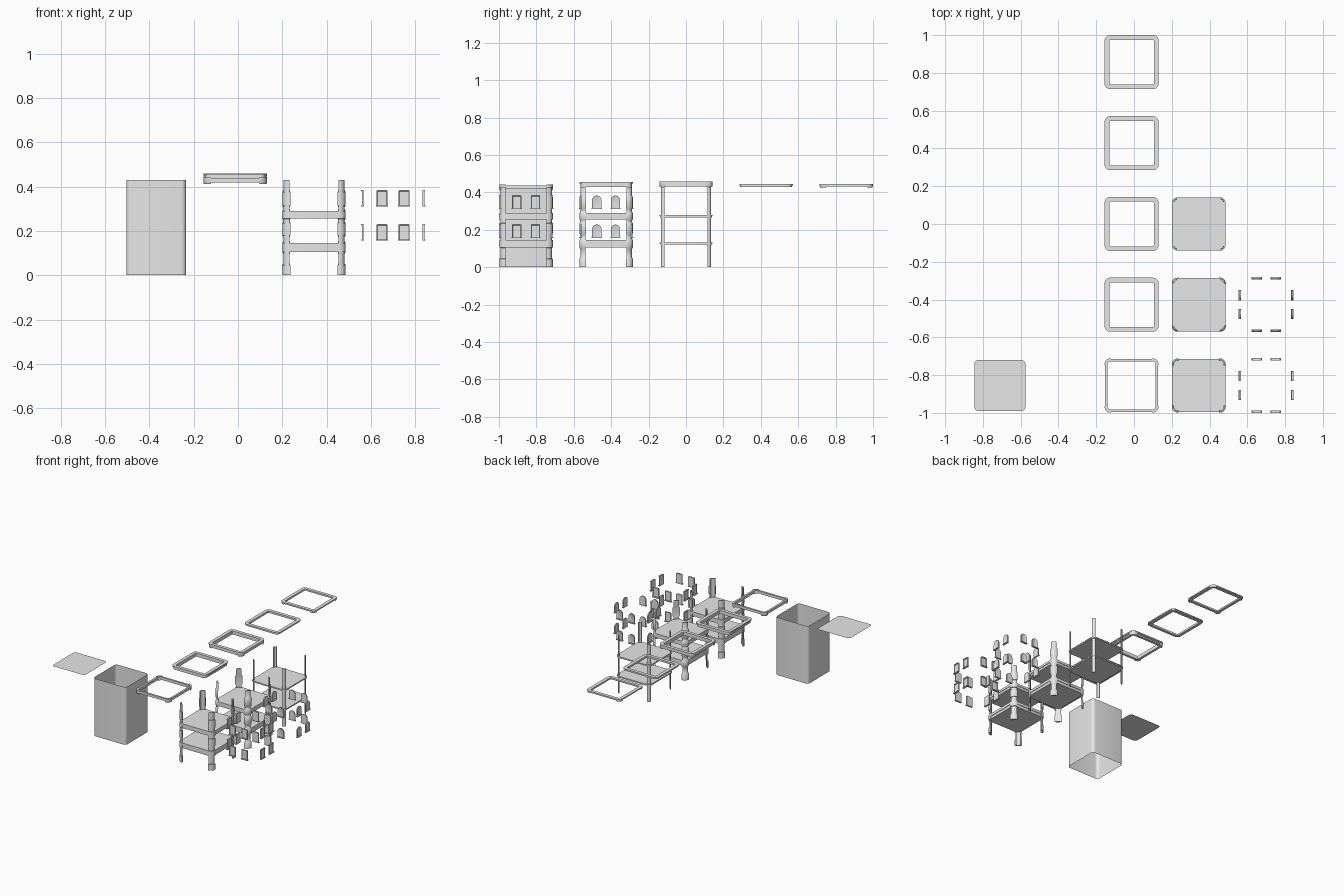
import bpy, bmesh, math
from mathutils import Matrix, Vector

if "Cube" in bpy.data.objects:
    bpy.data.objects.remove(bpy.data.objects["Cube"], do_unlink=True)

grey = bpy.data.materials.new("plain_grey")
grey.use_nodes = True
grey.diffuse_color = (0.8, 0.8, 0.8, 1)
grey.node_tree.nodes["Principled BSDF"].inputs["Base Color"].default_value = (0.8, 0.8, 0.8, 1)

WALL, TOP, RADIUS = 0.135, 0.43, 0.022
COLS = dict(plate=-0.71, wall=-0.369, frame=-0.013, floor=0.343, window=0.7)
ROWS = [-0.855, -0.427, 0.0, 0.428, 0.857]


def finish(bm, name, col, row):
    bmesh.ops.recalc_face_normals(bm, faces=bm.faces)
    mesh = bpy.data.meshes.new(name)
    bm.to_mesh(mesh)
    bm.free()
    mesh.materials.append(grey)
    ob = bpy.data.objects.new(name, mesh)
    ob.location = (COLS[col], ROWS[row], 0)
    bpy.context.collection.objects.link(ob)
    bpy.ops.object.select_all(action='DESELECT')
    ob.select_set(True)
    bpy.context.view_layer.objects.active = ob
    bpy.ops.object.shade_smooth_by_angle(angle=math.radians(35))


def arc(centre, radius, segs=5):
    """Quarter turn around the corner at +x +y."""
    steps = [math.pi / 2 * i / segs for i in range(segs + 1)]
    return [(centre + radius * math.cos(a), centre + radius * math.sin(a)) for a in steps]


def rounded_square(half):
    r = max(RADIUS + half - WALL, 0.004)
    quarter = arc(half - r, r)
    pts = []
    for k in range(4):
        turn = Matrix.Rotation(k * math.pi / 2, 2)
        pts += [turn @ Vector(p) for p in quarter]
    return pts


def loft(bm, rings, closed=False, caps=False):
    loops = [[bm.verts.new(p) for p in ring] for ring in rings]
    n = len(loops[0])
    pairs = list(zip(loops, loops[1:]))
    if closed:
        pairs.append((loops[-1], loops[0]))
    for a, b in pairs:
        for i in range(n):
            j = (i + 1) % n
            bm.faces.new((a[i], a[j], b[j], b[i]))
    if caps:
        bm.faces.new(loops[0])
        bm.faces.new(loops[-1])


def swept(bm, profile, **kw):
    """Sweep (half width, height) points around a rounded square."""
    loft(bm, [[(p[0], p[1], z) for p in rounded_square(h)] for h, z in profile], **kw)


def corner_posts(bm, profile, end, half=WALL, r=RADIUS, diagonal=False):
    """Strips wrapped round the corners; profile holds (height, outset)."""
    rings = []
    for z, out in profile:
        e = end - out / 2
        ring = [(half + out, e)] + arc(half - r, r + out) + [(e, half + out)]
        if not diagonal:
            inner = half - 0.004
            ring += [(e, inner)] + arc(half - r, r - 0.004)[::-1] + [(inner, e)]
        rings.append([Vector((x, y, z)) for x, y in ring])
    for k in range(4):
        turn = Matrix.Rotation(k * math.pi / 2, 3, 'Z')
        loft(bm, [[turn @ p for p in ring] for ring in rings], caps=True)


# Open wall shell and flat roof plate
bm = bmesh.new()
swept(bm, [(WALL, 0), (WALL, TOP)])
finish(bm, "wall_shell", "wall", 0)

bm = bmesh.new()
bm.faces.new([bm.verts.new((p[0], p[1], TOP)) for p in rounded_square(WALL)])
finish(bm, "roof_plate", "plate", 0)


# Floor slabs with moulded edges
def floors(name, row, slabs, wide, narrow):
    for label, z0, z1 in slabs:
        mid = (z0 + z1) / 2
        bm = bmesh.new()
        swept(bm, [(narrow, z0), (narrow, mid), (wide, mid), (wide, z1)], caps=True)
        finish(bm, f"{name}_{label}_floor", "floor", row)


STOREYS = [("lower", 0.105, 0.145), ("upper", 0.255, 0.289)]
floors("block", 0, STOREYS, 0.141, 0.137)
floors("turned", 1, STOREYS, 0.141, 0.137)
floors("plain", 2, [("lower", 0.121, 0.132), ("upper", 0.267, 0.278)], 0.141, 0.139)

# Corner posts: stepped blocks, tapered turnings, thin plain strips
BULGES = [(0, 0.045), (0.105, 0.145), (0.18, 0.235), (0.255, 0.289), (0.315, 0.375)]


def post_profile(wide, narrow, slope):
    pts = []
    for lo, hi in BULGES:
        if lo > 0:
            pts.append((lo - slope, narrow))
        pts += [(lo, wide), (hi, wide), (hi + slope, narrow)]
    return pts + [(TOP, narrow)]


bm = bmesh.new()
corner_posts(bm, post_profile(0.008, 0.003, 0.001), 0.111)
finish(bm, "block_corner_posts", "floor", 0)

bm = bmesh.new()
corner_posts(bm, post_profile(0.008, 0.002, 0.009), 0.111, diagonal=True)
finish(bm, "turned_corner_posts", "floor", 1)

bm = bmesh.new()
corner_posts(bm, [(0, 0.002), (TOP, 0.002)], 0.117, half=0.132, r=0.014)
finish(bm, "plain_corner_posts", "floor", 2)


# Cornice frames
def cornice(name, row, inner, steps, corner=None):
    """steps run upward as (half width, bottom, top)."""
    bm = bmesh.new()
    outer = [(h, z) for h, z0, z1 in steps for z in (z0, z1)]
    swept(bm, [(inner, steps[0][1])] + outer + [(inner, steps[-1][2])], closed=True)
    if corner:
        z0, z1, out, end = corner
        corner_posts(bm, [(z0, out - 0.003), (z0 + 0.006, out), (z1, out)], end, diagonal=True)
    finish(bm, name, "frame", row)


cornice("block_cornice", 0, 0.127, [(0.138, 0.418, 0.428), (0.141, 0.428, 0.438)],
        (0.411, 0.441, 0.008, 0.112))
cornice("stepped_cornice", 1, 0.118, [(0.137, 0.430, 0.447), (0.143, 0.447, 0.456)])
cornice("bracket_cornice", 2, 0.118,
        [(0.136, 0.432, 0.442), (0.139, 0.442, 0.450), (0.143, 0.450, 0.459)],
        (0.428, 0.452, 0.007, 0.11))
cornice("flat_cornice", 3, 0.118, [(0.139, 0.430, 0.436), (0.143, 0.436, 0.444)])
cornice("thin_cornice", 4, 0.118, [(0.139, 0.432, 0.437), (0.143, 0.437, 0.444)],
        (0.426, 0.440, 0.007, 0.112))


# Windows: recessed panel with a sill, square or arched
def box(bm, x, y, z, size):
    m = Matrix.Translation((x, y, z)) @ Matrix.Diagonal((*size, 1))
    bmesh.ops.create_cube(bm, size=1, matrix=m)


def window(bm, x, z0, arched, w=0.05, h=0.072, back=0.133, deep=0.008):
    r = w / 2
    if arched:
        top = [(r * math.cos(a), h - r + r * math.sin(a))
               for a in (math.pi * i / 10 for i in range(11))]
    else:
        top = [(r, h), (-r, h)]
    outline = [(-r, 0), (r, 0)] + top
    rings = [[(x + px, -y, z0 + pz) for px, pz in outline] for y in (back, back + deep)]
    loft(bm, rings, caps=True)
    bm.faces.ensure_lookup_table()
    front = bm.faces[-1]
    bmesh.ops.recalc_face_normals(bm, faces=bm.faces)
    bm.normal_update()
    bmesh.ops.inset_region(bm, faces=[front], thickness=0.006, depth=-0.003)
    box(bm, x, -back - 0.006, z0 + 0.003, (w + 0.004, 0.013, 0.006))
    if not arched:
        box(bm, x, -back - 0.006, z0 + h, (w - 0.008, 0.011, 0.005))


for row, (style, arched) in enumerate([("square", False), ("arched", True)]):
    for level, z0 in [("lower", 0.156), ("upper", 0.311)]:
        for k, side in enumerate(["front", "left", "back", "right"]):
            bm = bmesh.new()
            for x in (-0.05, 0.05):
                window(bm, x, z0, arched)
            bm.transform(Matrix.Rotation(k * math.pi / 2, 4, 'Z'))
            finish(bm, f"{style}_{level}_{side}_windows", "window", row)
